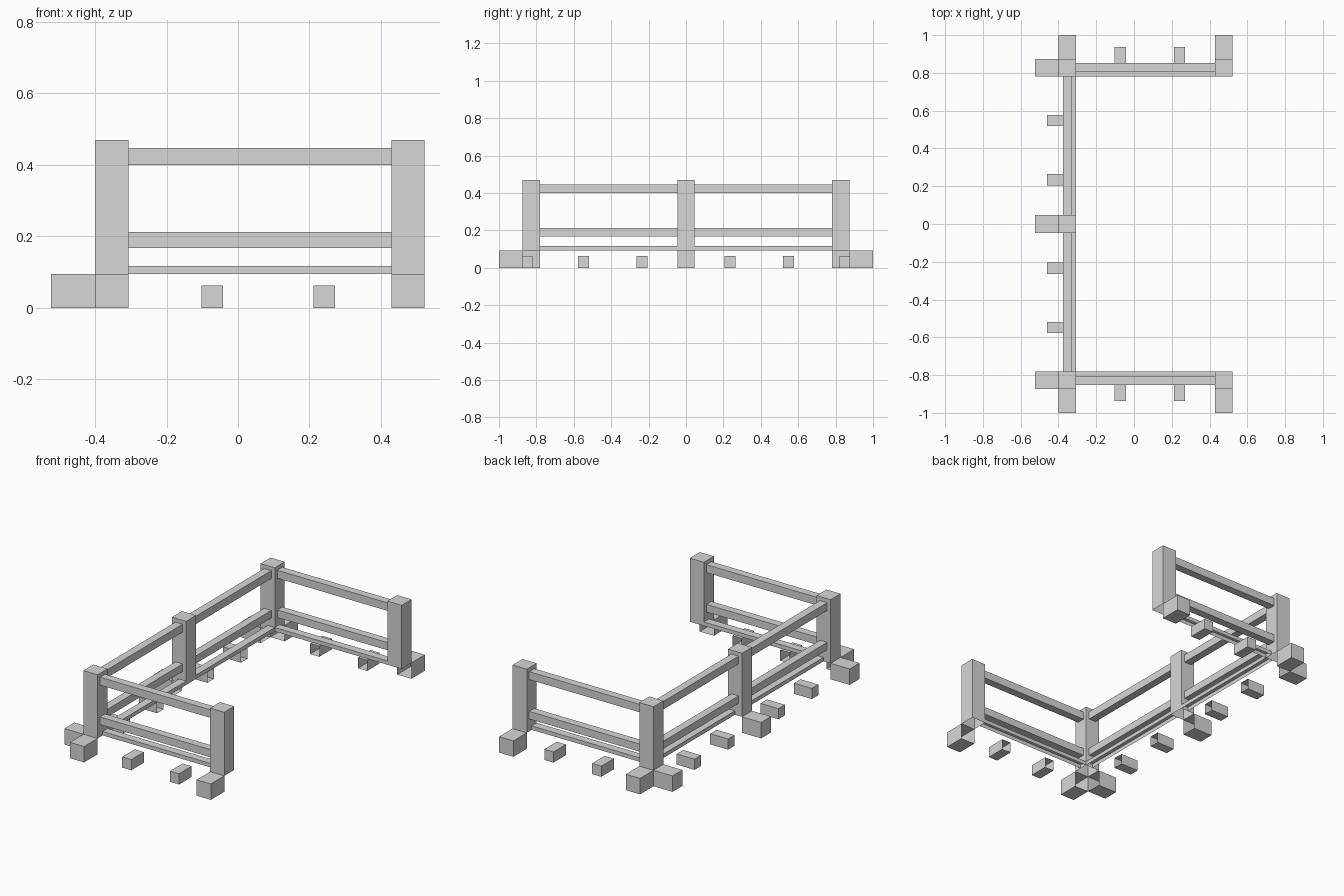
import bpy, bmesh
from mathutils import Vector

cube = bpy.data.objects.get("Cube")
if cube:
    bpy.data.objects.remove(cube, do_unlink=True)

GREY = (0.68, 0.68, 0.68, 1)
grey = bpy.data.materials.new("light grey")
grey.use_nodes = True
grey.diffuse_color = GREY
bsdf = next(n for n in grey.node_tree.nodes if n.type == 'BSDF_PRINCIPLED')
bsdf.inputs["Base Color"].default_value = GREY


def box(name, x, y, z, open_side=None):
    """Box from (min, max) ranges; the face pointing along open_side is left out."""
    bm = bmesh.new()
    bmesh.ops.create_cube(bm, size=1)
    ranges = [sorted(r) for r in (x, y, z)]
    for v in bm.verts:
        v.co = Vector([r[1] if c > 0 else r[0] for c, r in zip(v.co, ranges)])
    bm.normal_update()
    if open_side:
        gone = [f for f in bm.faces if f.normal.dot(Vector(open_side)) > 0.9]
        bmesh.ops.delete(bm, geom=gone, context='FACES')
    mesh = bpy.data.meshes.new(name)
    bm.to_mesh(mesh)
    bm.free()
    mesh.materials.append(grey)
    obj = bpy.data.objects.new(name, mesh)
    bpy.context.collection.objects.link(obj)


def around(centre, half):
    return (centre - half, centre + half)


DOWN = (0, 0, -1)
POST = 0.0465                   # half width of a post
RAIL = 0.0235                   # half width of a rail
LEFT, RIGHT, END = -0.353, 0.476, 0.828
FOOT_TOP, POST_TOP = 0.094, 0.47
RAIL_HEIGHTS = {"top_rail": (0.40, 0.447), "middle_rail": (0.167, 0.212)}
LOW = (FOOT_TOP, 0.117)
BLOCK = (0, 0.063)

# Posts, hollow underneath
for x, y in [(LEFT, -END), (LEFT, 0), (LEFT, END), (RIGHT, -END), (RIGHT, END)]:
    box("post", around(x, POST), around(y, POST), (FOOT_TOP, POST_TOP), DOWN)

# Long side: feet, short blocks and rails
for y in (-END, 0, END):
    box("side_foot", (-0.524, LEFT - POST), around(y, POST), (0, FOOT_TOP), (1, 0, 0))
for s in (-1, 1):
    for y in (0.235, 0.548):
        box("side_block", (-0.461, -0.344), around(s * y, 0.03), BLOCK, (1, 0, 0))
    span = (s * POST, s * (END - POST))
    for name, z in RAIL_HEIGHTS.items():
        box("side_" + name, around(LEFT, RAIL), span, z)
    box("side_low_rail", (LEFT, LEFT + POST), span, LOW, DOWN)

# Two short ends: feet, short blocks and rails
for s in (-1, 1):
    inward = (0, -s, 0)
    for x in (LEFT, RIGHT):
        box("end_foot", around(x, POST), (s * (END + POST), s), (0, FOOT_TOP), inward)
    for x in (-0.072, 0.241):
        box("end_block", around(x, 0.03), (s * 0.82, s * 0.937), BLOCK, inward)
    span = (LEFT + POST, RIGHT - POST)
    for name, z in RAIL_HEIGHTS.items():
        box("end_" + name, span, around(s * END, RAIL), z)
    box("end_low_rail", span, (s * (END - POST), s * END), LOW, DOWN)
